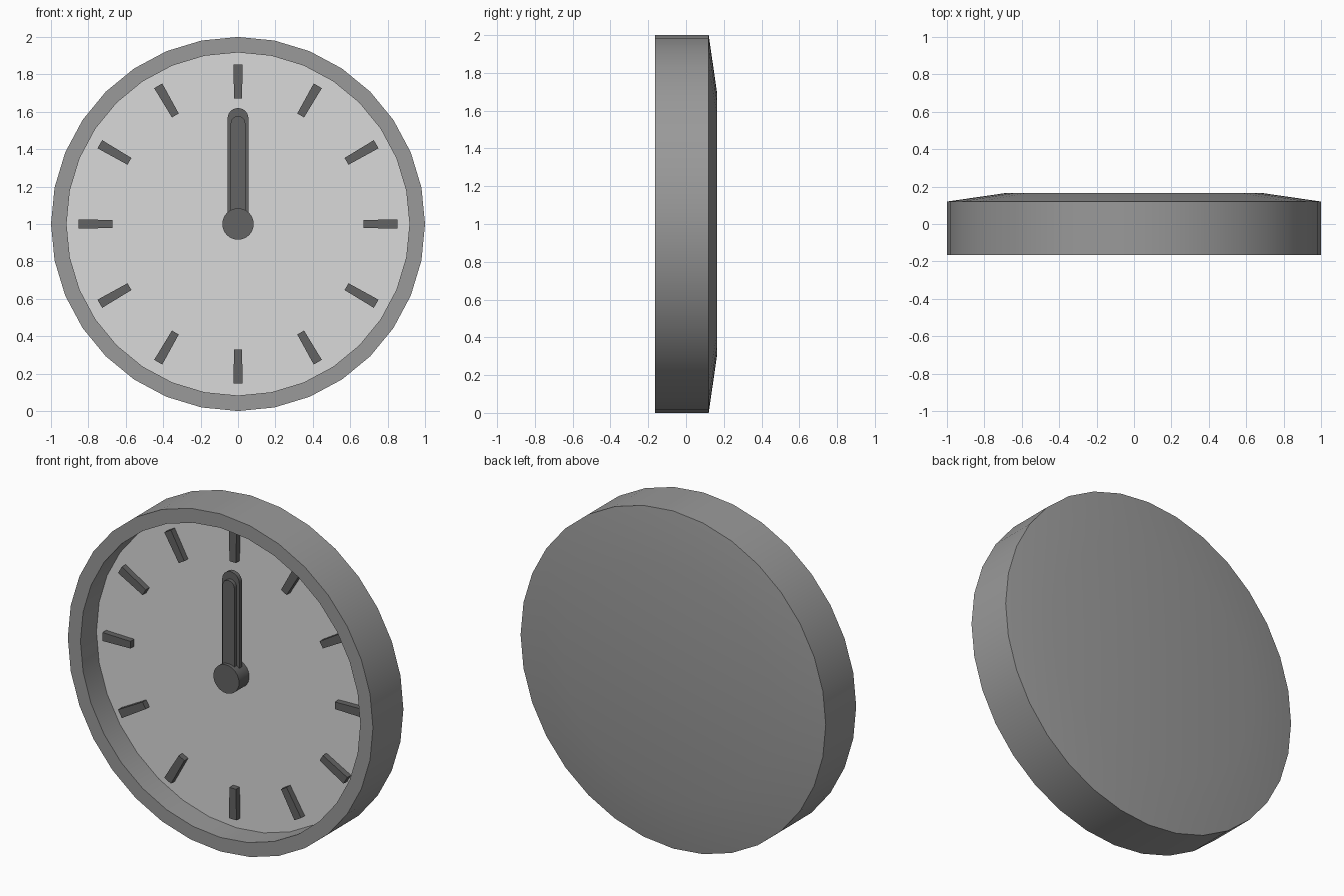
import bpy, bmesh, math

if "Cube" in bpy.data.objects:
    bpy.data.objects.remove(bpy.data.objects["Cube"])

CZ = 1.0      # height of the clock centre
FACE = -0.015  # depth of the dial surface


def material(name, value):
    m = bpy.data.materials.new(name)
    m.diffuse_color = (value, value, value, 1)
    m.use_nodes = True
    m.node_tree.nodes["Principled BSDF"].inputs["Base Color"].default_value = m.diffuse_color
    return m


CASE = material("case grey", 0.32)
DIAL = material("dial light grey", 0.70)
DARK = material("dark grey", 0.125)


def finish(name, bm, mat, smooth=True):
    bmesh.ops.recalc_face_normals(bm, faces=bm.faces)
    me = bpy.data.meshes.new(name)
    bm.to_mesh(me)
    bm.free()
    ob = bpy.data.objects.new(name, me)
    bpy.context.collection.objects.link(ob)
    me.materials.append(mat)
    if smooth:
        bpy.ops.object.select_all(action='DESELECT')
        ob.select_set(True)
        bpy.context.view_layer.objects.active = ob
        bpy.ops.object.shade_smooth_by_angle(angle=math.radians(30))
    return ob


def lathe(name, profile, mat, n=32):
    """Turn (radius, y) points about the clock axis and cap both ends."""
    bm = bmesh.new()
    rings = []
    for r, y in profile:
        rings.append([bm.verts.new((r * math.sin(2 * math.pi * i / n), y,
                                    CZ + r * math.cos(2 * math.pi * i / n)))
                      for i in range(n)])
    for a, b in zip(rings, rings[1:]):
        for i in range(n):
            j = (i + 1) % n
            bm.faces.new((a[i], a[j], b[j], b[i]))
    bm.faces.new(rings[0])
    bm.faces.new(rings[-1])
    return finish(name, bm, mat)


def plate(name, outline, y0, y1, mat, angle=0.0, smooth=False):
    """Extrude an (x, z) outline from y0 to y1, turned about the centre."""
    c, s = math.cos(angle), math.sin(angle)
    bm = bmesh.new()
    a, b = [[bm.verts.new((x * c + z * s, y, CZ + z * c - x * s))
             for x, z in outline] for y in (y0, y1)]
    bm.faces.new(a)
    bm.faces.new(b)
    for i in range(len(a)):
        j = (i + 1) % len(a)
        bm.faces.new((a[i], a[j], b[j], b[i]))
    return finish(name, bm, mat, smooth)


def hand(name, half, tip, y0, y1):
    """Hand with a rounded tip, starting at the hub."""
    pts = [(-half, 0.0)]
    for i in range(13):
        t = math.pi - math.pi * i / 12
        pts.append((half * math.cos(t), tip - half + half * math.sin(t)))
    pts.append((half, 0.0))
    return plate(name, pts, y0, y1, DARK, smooth=True)


# Case: shallow bevelled back, side wall, front rim and inner wall;
# the closing cap at the bottom of the recess is the dial
case = lathe("case", [(0.69, 0.165), (1.0, 0.12), (1.0, -0.165),
                      (0.917, -0.165), (0.917, FACE)], CASE)
case.data.materials.append(DIAL)
for p in case.data.polygons:
    if abs(p.center.y - FACE) < 0.001:
        p.material_index = 1

# Hour marks, slightly narrower towards the centre
for k in range(12):
    plate(f"hour_mark_{k + 1}",
          [(-0.025, 0.853), (0.025, 0.853), (0.021, 0.67), (-0.021, 0.67)],
          FACE, -0.05, DARK, math.radians(30 * (k + 1)))

# Hands and hub
hand("minute_hand", 0.056, 0.62, -0.042, -0.068)
hand("hour_hand", 0.039, 0.577, -0.068, -0.09)
lathe("hub", [(0.084, FACE), (0.084, -0.11)], DARK)
